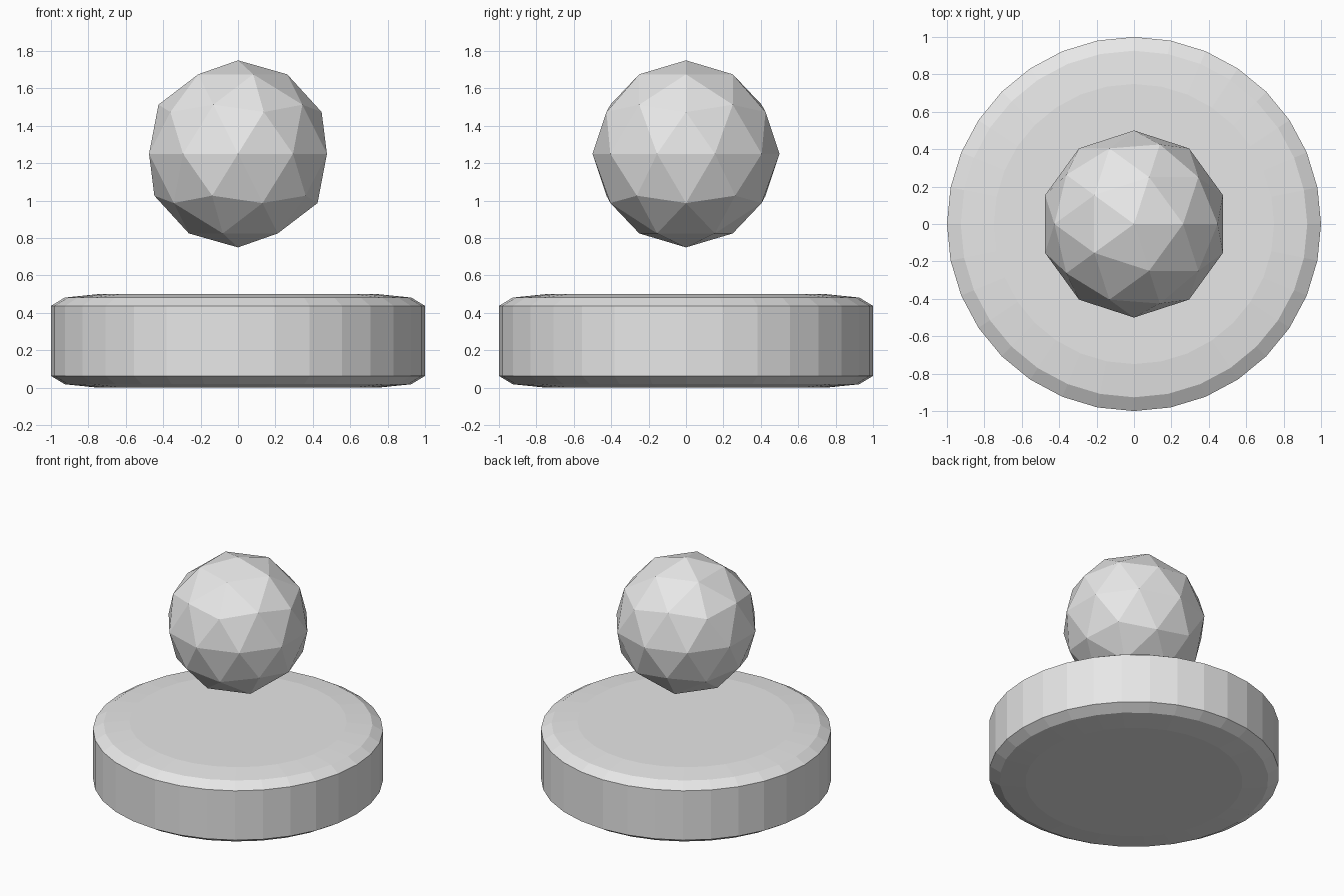
import bpy

# Remove the default cube
cube = bpy.data.objects.get("Cube")
if cube:
    bpy.data.objects.remove(cube, do_unlink=True)

# Plain grey
GREY = (0.8, 0.8, 0.8, 1.0)
grey = bpy.data.materials.new("light_grey")
grey.use_nodes = True
grey.diffuse_color = GREY
grey.node_tree.nodes["Principled BSDF"].inputs["Base Color"].default_value = GREY


def finish(name):
    """Name the active object, colour it and keep its facets flat."""
    obj = bpy.context.object
    obj.name = obj.data.name = name
    obj.data.materials.append(grey)
    bpy.ops.object.shade_flat()
    return obj


# Round base: a cylinder with rounded rims, flattened so the rims are elliptical
bpy.ops.mesh.primitive_cylinder_add(vertices=32, radius=1, depth=2, location=(0, 0, 0.25))
base = finish("round_base")
base.scale.z = 0.25
bevel = base.modifiers.new("rounded_rims", "BEVEL")
bevel.width = 0.25
bevel.segments = 2
bevel.limit_method = "ANGLE"
bevel.use_clamp_overlap = False

# Faceted ball floating above the base
bpy.ops.mesh.primitive_ico_sphere_add(subdivisions=2, radius=0.5, location=(0, 0, 1.25))
finish("faceted_ball")
